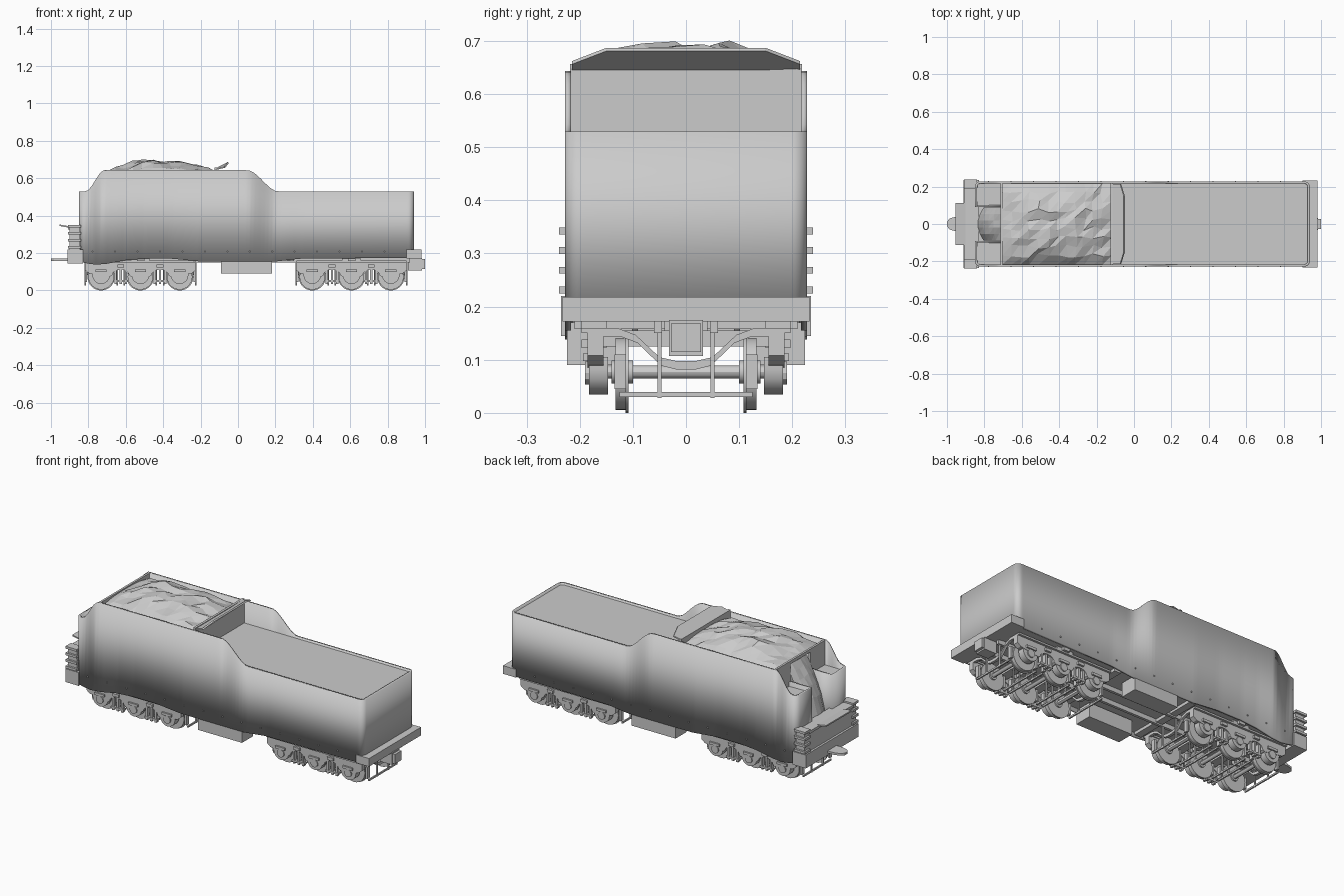
import bpy, bmesh, math, random
from mathutils import Vector, Matrix

if "Cube" in bpy.data.objects:
    bpy.data.objects.remove(bpy.data.objects["Cube"])

random.seed(4)
grey = bpy.data.materials.new("plain grey")
grey.diffuse_color = (0.6, 0.6, 0.6, 1)
grey.use_nodes = True
grey.node_tree.nodes["Principled BSDF"].inputs["Base Color"].default_value = grey.diffuse_color


def finish(name, bm, smooth=False, recalc=True):
    if recalc:
        bmesh.ops.recalc_face_normals(bm, faces=bm.faces)
    me = bpy.data.meshes.new(name)
    bm.to_mesh(me)
    bm.free()
    ob = bpy.data.objects.new(name, me)
    bpy.context.collection.objects.link(ob)
    me.materials.append(grey)
    if smooth:
        bpy.ops.object.select_all(action='DESELECT')
        ob.select_set(True)
        bpy.context.view_layer.objects.active = ob
        bpy.ops.object.shade_smooth_by_angle(angle=math.radians(30))
    return ob


def add_box(bm, x0, x1, y0, y1, z0, z1):
    m = Matrix.Translation(((x0 + x1) / 2, (y0 + y1) / 2, (z0 + z1) / 2)) @ \
        Matrix.Diagonal((x1 - x0, y1 - y0, z1 - z0, 1))
    bmesh.ops.create_cube(bm, size=1, matrix=m)


def boxes(name, *specs):
    bm = bmesh.new()
    for s in specs:
        add_box(bm, *s)
    return finish(name, bm)


def both(x0, x1, y0, y1, z0, z1):
    return [(x0, x1, y0, y1, z0, z1), (x0, x1, -y1, -y0, z0, z1)]


def add_prism(bm, pts, vec):
    f = bm.faces.new([bm.verts.new(p) for p in pts])
    r = bmesh.ops.extrude_face_region(bm, geom=[f])
    bmesh.ops.translate(bm, vec=vec, verts=[v for v in r['geom'] if isinstance(v, bmesh.types.BMVert)])


def add_cyl(bm, x, y0, y1, z, r, n=24):
    m = Matrix.Translation((x, (y0 + y1) / 2, z)) @ Matrix.Rotation(math.pi / 2, 4, 'X')
    bmesh.ops.create_cone(bm, cap_ends=True, segments=n, radius1=r, radius2=r, depth=abs(y1 - y0), matrix=m)


def lerp_table(t, x):
    if x <= t[0][0]:
        return t[0][1]
    for (a, p), (b, q) in zip(t, t[1:]):
        if x <= b:
            return p + (q - p) * (x - a) / (b - a)
    return t[-1][1]


def ease(a, b, x):
    t = min(1, max(0, (x - a) / (b - a)))
    return t * t * (3 - 2 * t)


# --- tank and bunker wall: one plan outline with varying top and bottom edge
SKIRT = [(-.85, .155), (-.81, .145), (-.76, .138), (-.70, .143), (-.6, .162), (-.5, .17),
         (-.35, .17), (-.2, .155), (.2, .155), (.33, .17), (.95, .175)]


def top_z(x, y):
    if abs(y) < .18:
        return .53
    return .53 + .113 * ease(-.815, -.715, x) * (1 - ease(.05, .215, x))


W, R = .228, .03
half = [(-.71, -.09), (-.85, -.09)]
half += [(-.85 + R - R * math.cos(a), -W + R - R * math.sin(a)) for a in [i * math.pi / 12 for i in range(7)]]
half += [(-.82 + i * .02, -W) for i in range(1, 87)]
half += [(.94 - R + R * math.sin(a), -W + R - R * math.cos(a)) for a in [i * math.pi / 12 for i in range(7)]]
path = half + [(x, -y) for x, y in reversed(half)]
bm = bmesh.new()
low = [bm.verts.new((x, y, lerp_table(SKIRT, x))) for x, y in path]
high = [bm.verts.new((x, y, top_z(x, y))) for x, y in path]
for i in range(len(path) - 1):
    bm.faces.new((low[i], low[i + 1], high[i + 1], high[i]))
wall = finish("tank_wall", bm, True, False)
mod = wall.modifiers.new("thickness", 'SOLIDIFY')
mod.thickness, mod.offset = .012, -1

# --- deck, lockers, bunker partitions
boxes("water_tank_deck", (-.12, .93, -.22, .22, .50, .52))
boxes("locker_tops", *both(-.84, -.70, .095, .22, .49, .505))
boxes("bunker_front_wall", *both(-.715, -.703, .09, .22, .40, .643), (-.715, -.703, -.09, .09, .625, .643))
boxes("bunker_rear_wall", (-.125, -.112, -.218, .218, .50, .657))
bm = bmesh.new()
add_prism(bm, [(-.125, -.215, .650), (-.125, .215, .650), (-.075, .215, .662),
               (-.055, .15, .687), (-.055, -.15, .687), (-.075, -.215, .662)], (.006, 0, -.006))
finish("bunker_rear_lip", bm)

# --- coal heap and coal chute, low-poly and flat faced
bm = bmesh.new()


def coal_patch(nx, ny, fn):
    g = [[bm.verts.new(fn(i / nx, 2 * j / ny - 1)) for j in range(ny + 1)] for i in range(nx + 1)]
    for i in range(nx):
        for j in range(ny):
            a, b, c, d = g[i][j], g[i + 1][j], g[i + 1][j + 1], g[i][j + 1]
            bm.faces.new((a, b, c))
            bm.faces.new((a, c, d))


def heap(u, v):
    inner = 0 < u < 1 and abs(v) < 1
    j = .012 if inner else 0
    dome = lerp_table([(0, .3), (.12, .62), (.3, 1), (.5, .88), (.65, .9), (.85, .62), (1, .3)], u)
    z = .61 + .085 * dome * (1 - abs(v) ** 3) + random.uniform(-.8, .9) * j
    return (-.705 + .585 * u + random.uniform(-1, 1) * j, .217 * v + random.uniform(-1, 1) * j, z)


def chute(u, v):
    j = .008 if 0 < u < 1 and abs(v) < 1 else 0
    x = -.835 + .14 * u + .03 * v * v * (1 - u)
    return (x, .088 * v, .34 + .28 * u ** .7 - .02 * v * v + random.uniform(-1, 1) * j)


coal_patch(12, 9, heap)
coal_patch(5, 5, chute)
finish("coal", bm, recalc=False)

# --- front end: footplate box, beam, steps, fall plate, drawbar
boxes("front_box", (-.90, -.84, -.195, .195, .16, .325))
boxes("front_shelf", (-.91, -.83, -.2, .2, .325, .34))
boxes("front_beam", (-.912, -.83, -.235, .235, .145, .22))
boxes("front_steps",
      *[s for z in (.225, .262, .299, .336) for s in both(-.91, -.84, .19, .239, z, z + .013)],
      *both(-.90, -.845, .195, .228, .22, .345))
bm = bmesh.new()
add_prism(bm, [(-.955, -.113, .345), (-.90, -.113, .335), (-.90, -.113, .343), (-.955, -.113, .353)], (0, .226, 0))
finish("fall_plate", bm)
bm = bmesh.new()
add_prism(bm, [(-.80, -.04, .158), (-.95, -.04, .158), (-.985, -.03, .158), (-1, -.012, .158),
               (-1, .012, .158), (-.985, .03, .158), (-.95, .04, .158), (-.80, .04, .158)], (0, 0, .012))
finish("drawbar", bm)

# --- rear end and underframe
boxes("rear_beam", (.90, .98, -.232, .232, .172, .218))
boxes("rear_coupler", (.91, .985, -.032, .032, .107, .175), (.98, 1.0, -.028, .028, .115, .168))
boxes("floor_plate", (-.85, .94, -.218, .218, .175, .19))
boxes("centre_sill", *both(-.8, .92, .045, .06, .15, .178))
boxes("cross_members", *[(x - .02, x + .02, -.21, .21, .158, .178) for x in (-.52, -.2, .28, .607)])
boxes("underfloor_boxes", *both(-.092, .182, .125, .224, .09, .17))
boxes("skirt_bolts", *[s for i in range(15) for s in both(-.78 + i * .12, -.774 + i * .12, .225, .2305, .205, .211)])


# --- six-wheel trucks
def truck(label, cx):
    axles = [cx - .21, cx, cx + .21]
    wheels, frame, axle, boxm, brake = [bmesh.new() for _ in range(5)]
    for x in axles:
        add_cyl(axle, x, -.19, .19, .077, .012, 12)
        for s in (1, -1):
            add_cyl(wheels, x, s * .113, s * .133, .073, .068, 28)     # tread
            add_cyl(wheels, x, s * .108, s * .114, .073, .073, 28)     # flange
            add_cyl(wheels, x, s * .10, s * .14, .077, .022, 14)       # hub
            # journal box with rounded bottom, lid and slot cover
            arc = [(x + .047 * math.cos(a), s * .147, .082 + .047 * math.sin(a))
                   for a in [math.pi + i * math.pi / 8 for i in range(9)]]
            add_prism(boxm, [(x - .047, s * .147, .105)] + arc + [(x + .047, s * .147, .105)], (0, s * .036, 0))
            y0, y1 = sorted((s * .18, s * .194))
            add_box(boxm, x - .03, x + .03, y0, y1, .098, .112)
            add_cyl(boxm, x, s * .18, s * .19, .075, .022, 12)
            # brake shoes beside each wheel
            for d in (-1, 1):
                y0, y1 = sorted((s * .113, s * .135))
                xs = sorted((x + d * .074, x + d * .086))
                add_box(brake, *xs, y0, y1, .045, .11)
        # brake beams and hangers
        for d in (-1, 1):
            xb = x + d * .086
            add_box(brake, xb - .004, xb + .004, -.125, .125, .03, .039)
            for y in (-.05, .05):
                add_box(brake, xb - .004, xb + .004, y - .004, y + .004, .028, .16)
    # side frames with arches between the axles
    for s in (1, -1):
        bottom = [(cx - .295, .108), (cx - .275, .092)]
        for x in axles[:2]:
            bottom += [(x + .05, .075)]
            bottom += [(x + .105 - .045 * math.cos(a), .082 + .03 * math.sin(a))
                       for a in [i * math.pi / 8 for i in range(9)]]
            bottom += [(x + .16, .075)]
        bottom += [(cx + .275, .092), (cx + .295, .108), (cx + .295, .158), (cx - .295, .158)]
        add_prism(frame, [(x, s * .155, z) for x, z in bottom], (0, s * .03, 0))
        ys = sorted((s * .15, s * .197))
        add_box(frame, cx - .295, cx + .295, *ys, .150, .160)
        add_box(frame, cx - .05, cx + .05, *ys, .158, .172)
        for x in (cx - .105, cx + .105):
            # spring hangers under the arches
            for d in (-.028, 0, .028):
                add_box(frame, x + d - .006, x + d + .006, *sorted((s * .16, s * .18)), .035, .112)
            add_box(frame, x - .04, x + .04, *sorted((s * .158, s * .182)), .045, .055)
            add_box(frame, x - .018, x + .018, *ys, .122, .138)
    # dipped end transoms and centre bolsters
    prof = [(-.19, .16), (-.13, .16), (-.095, .147), (-.05, .105), (-.02, .098),
            (.02, .098), (.05, .105), (.095, .147), (.13, .16), (.19, .16)]
    for x in (cx - .295, cx + .28):
        add_prism(frame, [(x, y, z) for y, z in prof] + [(x, y * .95, z - .016) for y, z in reversed(prof)],
                  (.015, 0, 0))
    for x in (cx - .105, cx + .105):
        add_box(frame, x - .025, x + .025, -.16, .16, .125, .155)
    add_box(frame, cx - .12, cx + .12, -.04, .04, .135, .172)
    finish(label + "_wheels", wheels, True)
    finish(label + "_axles", axle, True)
    finish(label + "_frame", frame)
    finish(label + "_journal_boxes", boxm, True)
    finish(label + "_brakes", brake)


truck("front_truck", -.522)
truck("rear_truck", .607)
